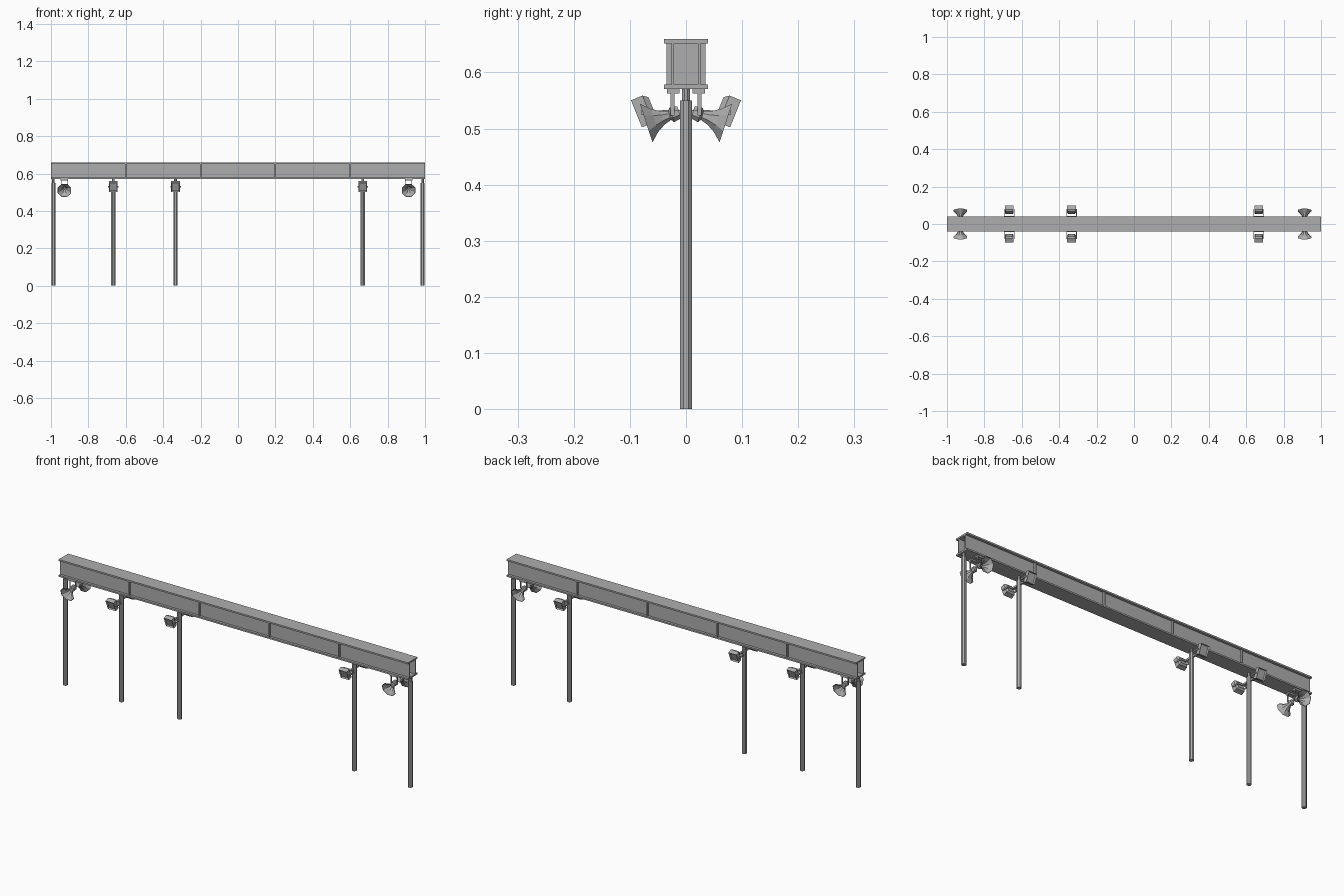
import bpy, bmesh, math
from mathutils import Matrix, Vector

old = bpy.data.objects.get("Cube")
if old:
    bpy.data.objects.remove(old, do_unlink=True)

steel = bpy.data.materials.new("grey_steel")
GREY = (0.42, 0.42, 0.42, 1)
steel.use_nodes = True
steel.diffuse_color = GREY
steel.node_tree.nodes["Principled BSDF"].inputs["Base Color"].default_value = GREY


def finish(bm, name):
    bmesh.ops.recalc_face_normals(bm, faces=bm.faces)
    mesh = bpy.data.meshes.new(name)
    bm.to_mesh(mesh)
    bm.free()
    mesh.materials.append(steel)
    obj = bpy.data.objects.new(name, mesh)
    bpy.context.collection.objects.link(obj)
    return obj


def box(bm, center, size, frame=Matrix()):
    mat = frame @ Matrix.Translation(center) @ Matrix.Diagonal((*size, 1))
    return bmesh.ops.create_cube(bm, size=1, matrix=mat)["verts"]


def lathe(bm, profile, frame, sides=8, closed=True):
    """Sweep (distance, radius) pairs around the local z axis."""
    rings = []
    for dist, rad in profile:
        angles = [(i + 0.5) * math.tau / sides for i in range(sides)]
        rings.append([bm.verts.new(frame @ Vector((rad * math.cos(a), rad * math.sin(a), dist)))
                      for a in angles])
    for a, b in zip(rings, rings[1:]):
        for i in range(sides):
            j = (i + 1) % sides
            bm.faces.new((a[i], a[j], b[j], b[i]))
    if closed:
        bm.faces.new(rings[0])
        bm.faces.new(rings[-1])


def aim(x, y, z, side, tilt):
    """Frame whose local z points outward along y and down by tilt degrees."""
    turn = Matrix.Rotation(0 if side < 0 else math.pi, 4, "Z")
    return Matrix.Translation((x, side * y, z)) @ turn @ Matrix.Rotation(math.radians(90 + tilt), 4, "X")


# Girder: two flanges, a pair of webs and cross plates
bm = bmesh.new()
for z in (0.575, 0.656):
    box(bm, (0, 0, z), (2, 0.078, 0.008))
for y in (-0.0235, 0.0235):
    box(bm, (0, y, 0.6155), (2, 0.005, 0.074))
finish(bm, "girder")
bm = bmesh.new()
for x in (-0.6, -0.2, 0.2, 0.6):
    box(bm, (x, 0, 0.6155), (0.008, 0.07, 0.074))
finish(bm, "girder_stiffeners")

# Posts with a narrower neck under the girder
for x in (-0.987, -0.667, -0.334, 0.667, 0.987):
    bm = bmesh.new()
    lathe(bm, [(0, 0.012), (0.55, 0.012), (0.55, 0.0075), (0.572, 0.0075)],
          Matrix.Translation((x, 0, 0)))
    finish(bm, "post")

# Horn loudspeakers hung under both ends
for x in (-0.928, 0.912):
    for side in (-1, 1):
        bm = bmesh.new()
        frame = aim(x, 0.012, 0.529, side, 18)
        outer = [(0, 0.012), (0.014, 0.015), (0.018, 0.009), (0.032, 0.014),
                 (0.046, 0.023), (0.062, 0.039)]
        inner = [(d, r - 0.002) for d, r in outer[:2:-1]] + [(0.02, 0.006)]
        lathe(bm, outer + inner, frame)
        finish(bm, "horn_speaker")
        bm = bmesh.new()
        box(bm, (x, side * 0.023, 0.567), (0.04, 0.022, 0.008))
        for dx in (-0.017, 0.017):
            box(bm, (x + dx, side * 0.024, 0.545), (0.003, 0.007, 0.044))
        finish(bm, "horn_bracket")

# Floodlights on both sides of the inner posts
for x in (-0.667, -0.334, 0.667):
    for side in (-1, 1):
        frame = aim(x, 0.067, 0.535, side, 22)
        bm = bmesh.new()
        verts = box(bm, (0, 0, 0.012), (0.046, 0.052, 0.022), frame)
        faces = {f for v in verts for f in v.link_faces}
        axis = frame.to_3x3() @ Vector((0, 0, 1))
        bm.normal_update()
        front = max(faces, key=lambda f: f.normal.dot(axis))
        back = min(faces, key=lambda f: f.normal.dot(axis))
        # recessed glass
        bmesh.ops.inset_region(bm, faces=[front], thickness=0.005, depth=0)
        bmesh.ops.translate(bm, verts=front.verts, vec=axis * -0.007)
        # tapered housing behind
        bmesh.ops.inset_region(bm, faces=[back], thickness=0.009, depth=0)
        bmesh.ops.translate(bm, verts=back.verts, vec=axis * -0.009)
        finish(bm, "floodlight")
        # U-shaped yoke and its arm to the post
        bm = bmesh.new()
        box(bm, (x, side * 0.024, 0.529), (0.009, 0.034, 0.009))
        box(bm, (x, side * 0.041, 0.529), (0.056, 0.003, 0.009))
        for dx in (-0.0265, 0.0265):
            box(bm, (x + dx, side * 0.06, 0.529), (0.003, 0.041, 0.007))
        finish(bm, "floodlight_yoke")
